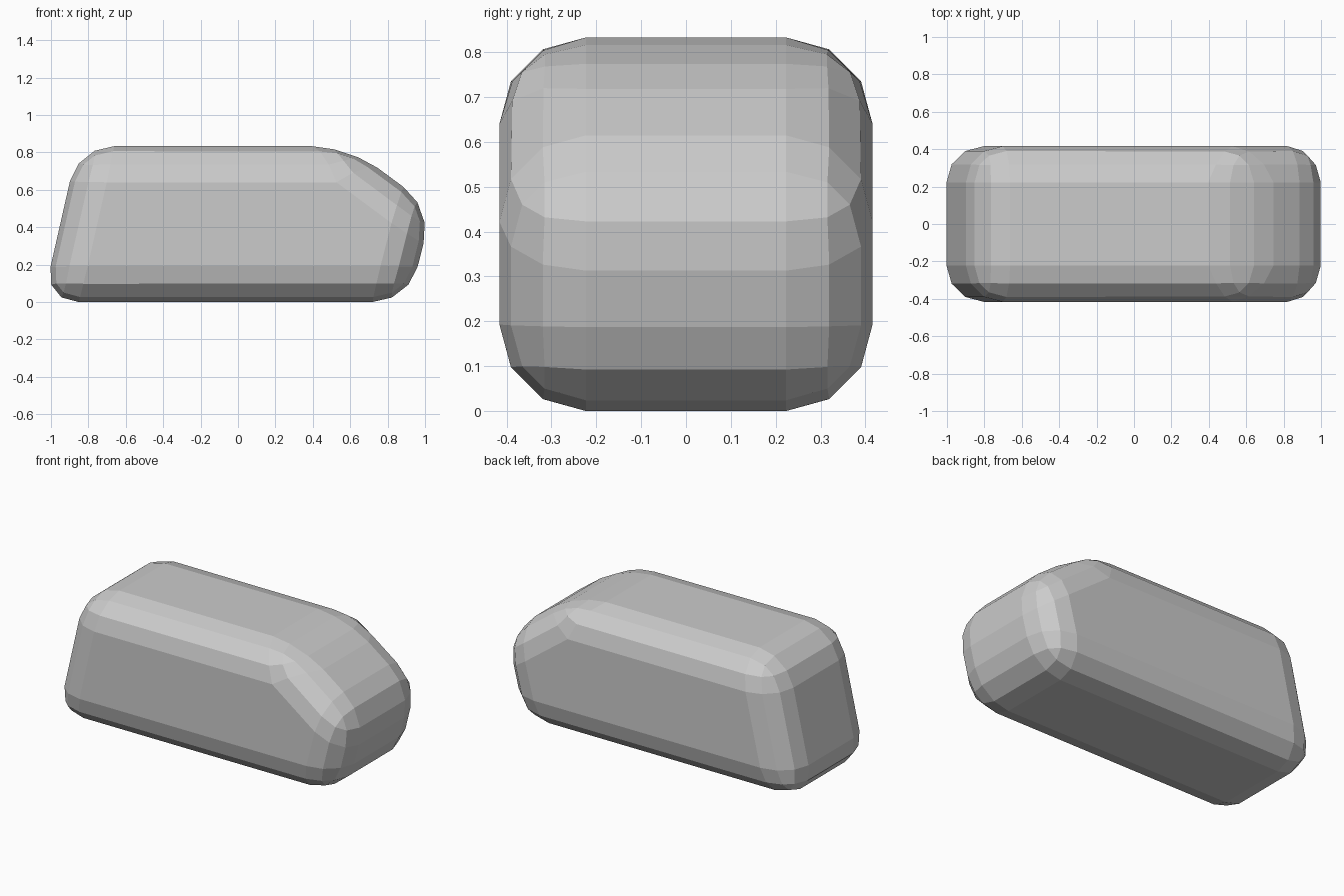
import bpy
import bmesh

if "Cube" in bpy.data.objects:
    bpy.data.objects.remove(bpy.data.objects["Cube"])

# Side outline (x, z) of the van-like block before rounding
PROFILE = [(-1.045, 0), (0.912, 0), (1.04, 0.5), (0.59, 0.833), (-0.856, 0.833)]
HALF_WIDTH = 0.416
ROUND = 0.193

# Extrude the outline across y
bm = bmesh.new()
face = bm.faces.new([bm.verts.new((x, -HALF_WIDTH, z)) for x, z in PROFILE])
extruded = bmesh.ops.extrude_face_region(bm, geom=[face])["geom"]
new_verts = [v for v in extruded if isinstance(v, bmesh.types.BMVert)]
bmesh.ops.translate(bm, verts=new_verts, vec=(0, 2 * HALF_WIDTH, 0))
bmesh.ops.recalc_face_normals(bm, faces=bm.faces[:])

mesh = bpy.data.meshes.new("rounded_body")
bm.to_mesh(mesh)
bm.free()
body = bpy.data.objects.new("rounded_body", mesh)
bpy.context.collection.objects.link(body)

# Three-segment rounding on every edge, left flat shaded
bevel = body.modifiers.new("rounding", "BEVEL")
bevel.width = ROUND
bevel.segments = 3
bevel.limit_method = 'NONE'
